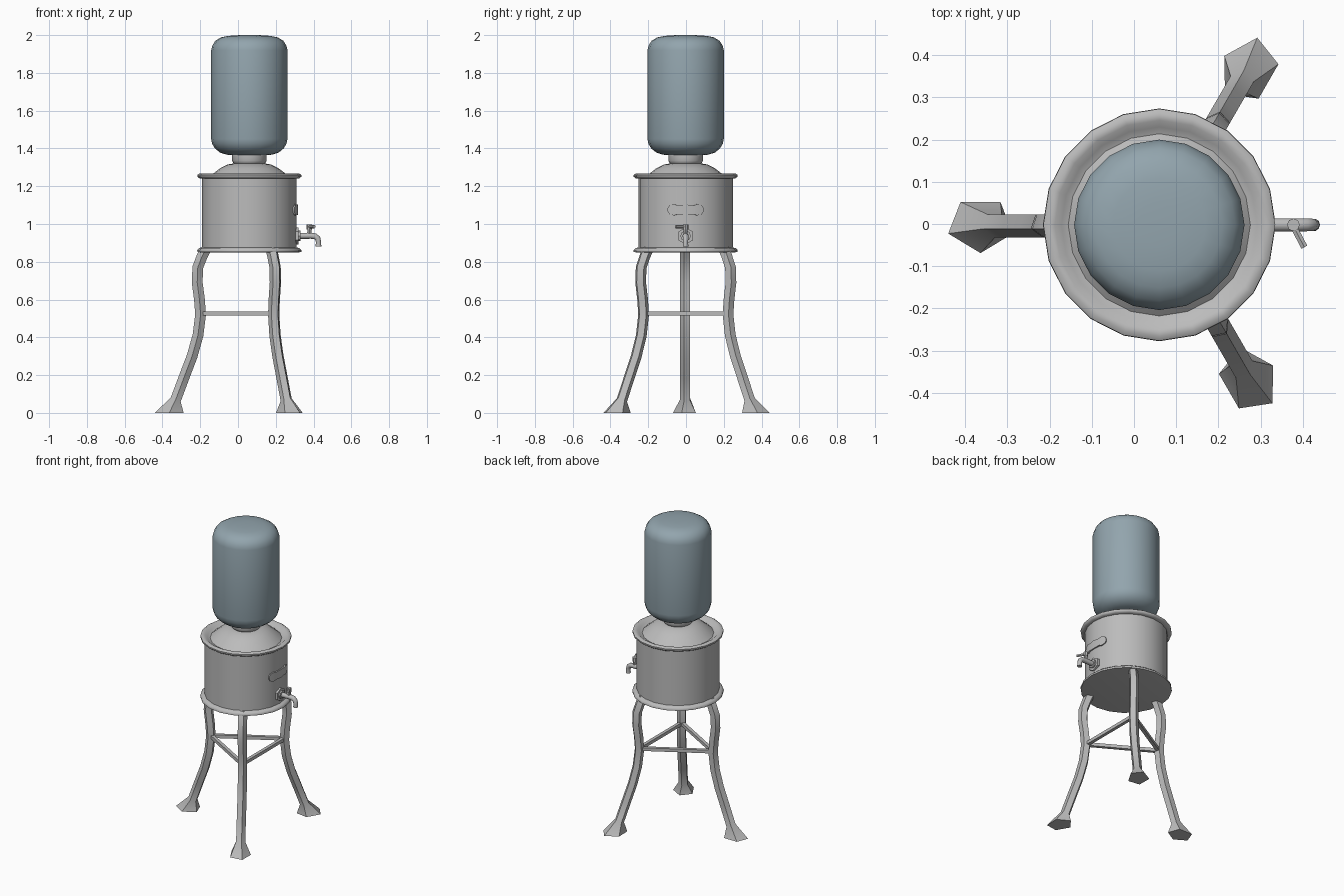
import bpy, bmesh
from math import cos, sin, pi, radians
from mathutils import Vector, Matrix

if "Cube" in bpy.data.objects:
    bpy.data.objects.remove(bpy.data.objects["Cube"])

CENTER = Matrix.Translation((0.06, -0.002, 0))   # tank axis


def material(name, color):
    m = bpy.data.materials.new(name)
    m.diffuse_color = color
    m.use_nodes = True
    m.node_tree.nodes["Principled BSDF"].inputs["Base Color"].default_value = m.diffuse_color
    return m


METAL = material("dull_metal", (0.5, 0.5, 0.5, 1))
BLUE = material("bottle_blue", (0.29, 0.375, 0.42, 1))


def finish(name, bm, angle=35, rot=0, mat=METAL):
    bmesh.ops.recalc_face_normals(bm, faces=bm.faces)
    bm.transform(CENTER @ Matrix.Rotation(rot, 4, 'Z'))
    me = bpy.data.meshes.new(name)
    bm.to_mesh(me)
    bm.free()
    me.materials.append(mat)
    ob = bpy.data.objects.new(name, me)
    bpy.context.collection.objects.link(ob)
    bpy.ops.object.select_all(action='DESELECT')
    ob.select_set(True)
    bpy.context.view_layer.objects.active = ob
    bpy.ops.object.shade_smooth_by_angle(angle=radians(angle))
    return ob


def skin(bm, rings):
    """Bridge rings of points and cap both ends."""
    rs = [[bm.verts.new(p) for p in r] for r in rings]
    for a, b in zip(rs, rs[1:]):
        for i in range(len(a)):
            j = (i + 1) % len(a)
            bm.faces.new((a[i], a[j], b[j], b[i]))
    bm.faces.new(rs[0])
    bm.faces.new(rs[-1])


def lathe(name, profile, n=20, angle=40, mat=METAL):
    bm = bmesh.new()
    skin(bm, [[(r * cos(2 * pi * i / n), r * sin(2 * pi * i / n), z)
               for i in range(n)] for r, z in profile])
    return finish(name, bm, angle, mat=mat)


def sweep(name, path, n, phase=0, foot=False, angle=35, rot=0):
    """Tube along (x, z, radius) points in the XZ plane; a foot starts flat and stretched."""
    bm = bmesh.new()
    rings = []
    for k, (x, z, r) in enumerate(path):
        a, b = path[max(k - 1, 0)], path[min(k + 1, len(path) - 1)]
        t = Vector((b[0] - a[0], 0, b[1] - a[1])).normalized()
        side, y = Vector((t.z, 0, -t.x)), Vector((0, 1, 0))
        if foot and k == 0:
            side = Vector((1.2, 0, 0))
        rings.append([Vector((x, 0, z)) + r * (side * cos(phase + 2 * pi * i / n)
                      + y * sin(phase + 2 * pi * i / n)) for i in range(n)])
    skin(bm, rings)
    return finish(name, bm, angle, rot)


def bar(name, a, b, r, n, phase=0):
    a, b = Vector(a), Vector(b)
    bm = bmesh.new()
    m = (Matrix.Translation((a + b) / 2)
         @ (b - a).to_track_quat('Z', 'Y').to_matrix().to_4x4()
         @ Matrix.Rotation(phase, 4, 'Z'))
    bmesh.ops.create_cone(bm, cap_ends=True, segments=n, radius1=r, radius2=r,
                          depth=(b - a).length, matrix=m)
    return finish(name, bm)


# Tank with flanged base, raised rim and domed lid
lathe("tank", [(0.262, 0.85), (0.275, 0.852), (0.276, 0.862), (0.265, 0.872),
               (0.25, 0.876), (0.25, 1.24), (0.264, 1.242), (0.275, 1.25),
               (0.275, 1.26), (0.264, 1.267), (0.248, 1.265), (0.232, 1.252),
               (0.216, 1.246), (0.19, 1.268), (0.155, 1.295), (0.115, 1.315),
               (0.08, 1.321)], angle=55)

# Neck collar
lathe("neck_collar", [(0.075, 1.315), (0.085, 1.322), (0.091, 1.335),
                      (0.091, 1.365), (0.08, 1.375)])

# Inverted water bottle
lathe("water_bottle", [(0.06, 1.362), (0.12, 1.367), (0.155, 1.378),
                       (0.182, 1.4), (0.197, 1.425), (0.202, 1.45),
                       (0.202, 1.92), (0.196, 1.945), (0.18, 1.97),
                       (0.15, 1.988), (0.11, 1.996), (0.05, 2.0)], angle=50, mat=BLUE)

# Three bowed pentagonal legs with flared feet, and the braces between them
leg = [(0.424, 0, 0.067), (0.39, 0.07, 0.03), (0.345, 0.19, 0.03),
       (0.303, 0.3, 0.03), (0.272, 0.41, 0.03), (0.258, 0.52, 0.03),
       (0.264, 0.6, 0.03), (0.276, 0.69, 0.03), (0.273, 0.77, 0.03),
       (0.25, 0.83, 0.03), (0.232, 0.866, 0.03)]
for i in range(3):
    a, b = radians(60 + 120 * i), radians(180 + 120 * i)
    sweep(f"leg_{i + 1}", leg, 5, pi / 2, True, rot=a)
    bar(f"brace_{i + 1}", (0.257 * cos(a), 0.257 * sin(a), 0.525),
        (0.257 * cos(b), 0.257 * sin(b), 0.525), 0.015, 4, pi / 4)

# Tap: wall flange, nut, curved spout, stem and lever
bar("tap_flange", (0.235, 0, 0.937), (0.26, 0, 0.937), 0.045, 6)
bar("tap_nut", (0.255, 0, 0.937), (0.27, 0, 0.937), 0.028, 8)
sweep("tap_spout", [(0.26, 0.937, 0.016), (0.325, 0.938, 0.016),
                    (0.348, 0.935, 0.016), (0.362, 0.924, 0.015),
                    (0.366, 0.906, 0.014), (0.366, 0.882, 0.015)], 10, angle=50)
bar("tap_stem", (0.318, 0, 0.94), (0.318, 0, 0.985), 0.011, 8)
bar("tap_cap", (0.318, 0, 0.972), (0.318, 0, 0.997), 0.015, 8)
bar("tap_lever", (0.313, 0.006, 0.986), (0.344, -0.053, 0.986), 0.009, 6)

# Plain badge plate wrapped on the tank wall above the tap
bm = bmesh.new()
half = [(-0.095, 0.008), (-0.085, 0.024), (-0.06, 0.03), (-0.045, 0.024),
        (0, 0.028), (0.045, 0.024), (0.06, 0.03), (0.085, 0.024), (0.095, 0.008)]
rows = []
for y, h in half:
    t = y / 0.25
    rows.append([(r * cos(t), r * sin(t), z) for r, z in
                 ((0.24, 1.075 - h), (0.257, 1.075 - h), (0.257, 1.075 + h), (0.24, 1.075 + h))])
skin(bm, rows)
finish("badge_plate", bm)
